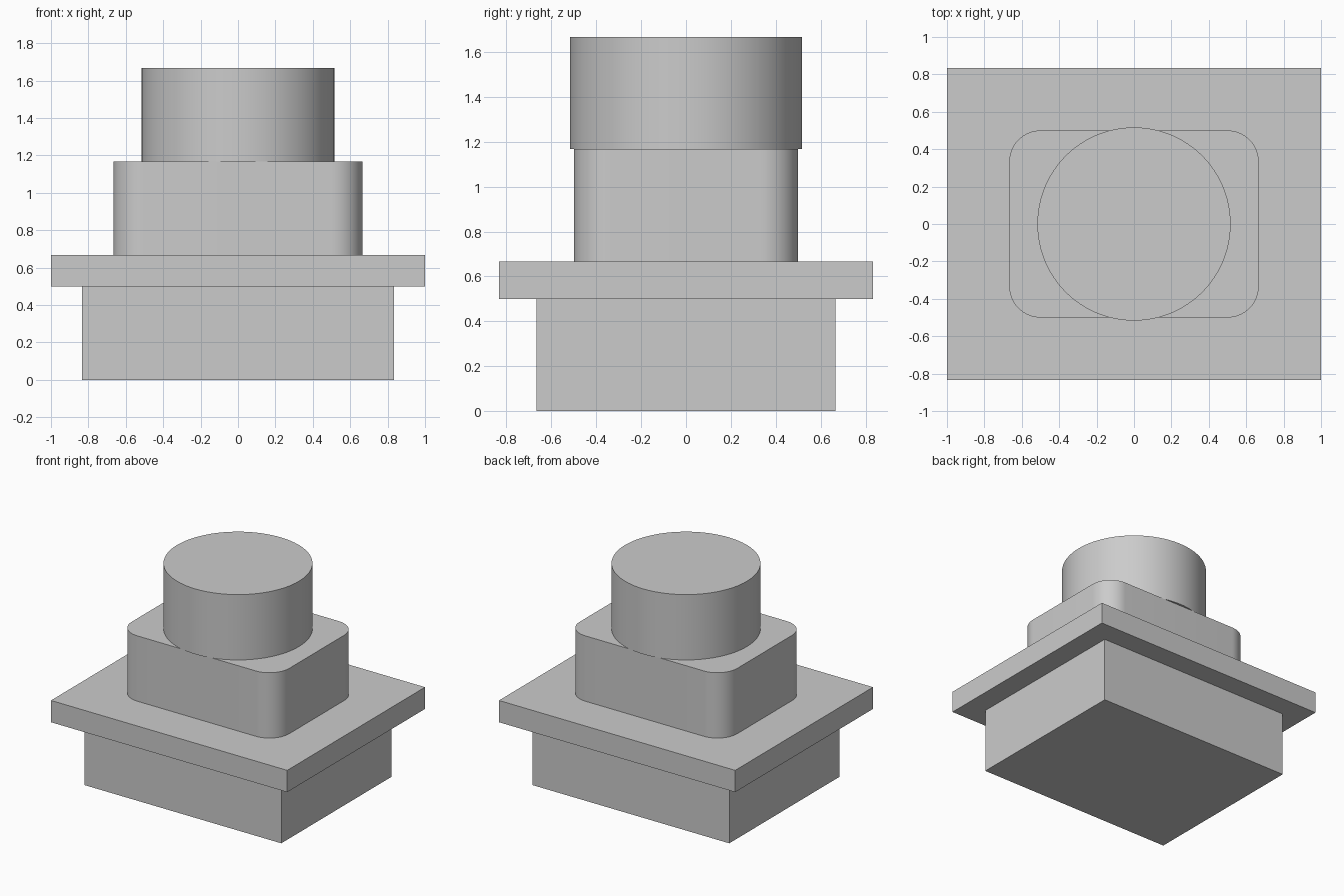
import bpy
import bmesh
from math import cos, sin, pi, radians

default_cube = bpy.data.objects.get("Cube")
if default_cube:
    bpy.data.objects.remove(default_cube, do_unlink=True)

U = 1 / 6  # design unit

grey = bpy.data.materials.new("plain grey")
grey.use_nodes = True
colour = (0.6, 0.6, 0.6, 1)
grey.diffuse_color = colour
grey.node_tree.nodes["Principled BSDF"].inputs["Base Color"].default_value = colour


def rectangle(width, depth):
    x, y = width / 2, depth / 2
    return [(-x, -y), (x, -y), (x, y), (-x, y)]


def rounded_rectangle(width, depth, radius, steps=16):
    x, y = width / 2 - radius, depth / 2 - radius
    points = []
    for i, (sx, sy) in enumerate([(1, 1), (-1, 1), (-1, -1), (1, -1)]):
        for s in range(steps + 1):
            a = (i + s / steps) * pi / 2
            points.append((sx * x + radius * cos(a), sy * y + radius * sin(a)))
    return points


def circle(radius, sides=96):
    return [(radius * cos(2 * pi * i / sides), radius * sin(2 * pi * i / sides))
            for i in range(sides)]


def extrude_profile(name, outline, bottom, height):
    bm = bmesh.new()
    face = bm.faces.new([bm.verts.new((x, y, bottom)) for x, y in outline])
    result = bmesh.ops.extrude_face_region(bm, geom=[face], use_keep_orig=True)
    top = [v for v in result["geom"] if isinstance(v, bmesh.types.BMVert)]
    bmesh.ops.translate(bm, verts=top, vec=(0, 0, height))
    bmesh.ops.recalc_face_normals(bm, faces=bm.faces)
    mesh = bpy.data.meshes.new(name)
    bm.to_mesh(mesh)
    bm.free()
    mesh.materials.append(grey)
    obj = bpy.data.objects.new(name, mesh)
    bpy.context.collection.objects.link(obj)
    bpy.ops.object.select_all(action="DESELECT")
    obj.select_set(True)
    bpy.context.view_layer.objects.active = obj
    bpy.ops.object.shade_smooth_by_angle(angle=radians(30))
    return obj


# Stack of parts from the ground up
parts = [
    ("base_block", rectangle(10 * U, 8 * U), 3 * U),
    ("flange_plate", rectangle(12 * U, 10 * U), U),
    ("rounded_body", rounded_rectangle(8 * U, 6 * U, U), 3 * U),
    ("top_cylinder", circle(3.1 * U), 3 * U),
]
z = 0
for name, outline, height in parts:
    extrude_profile(name, outline, z, height)
    z += height
